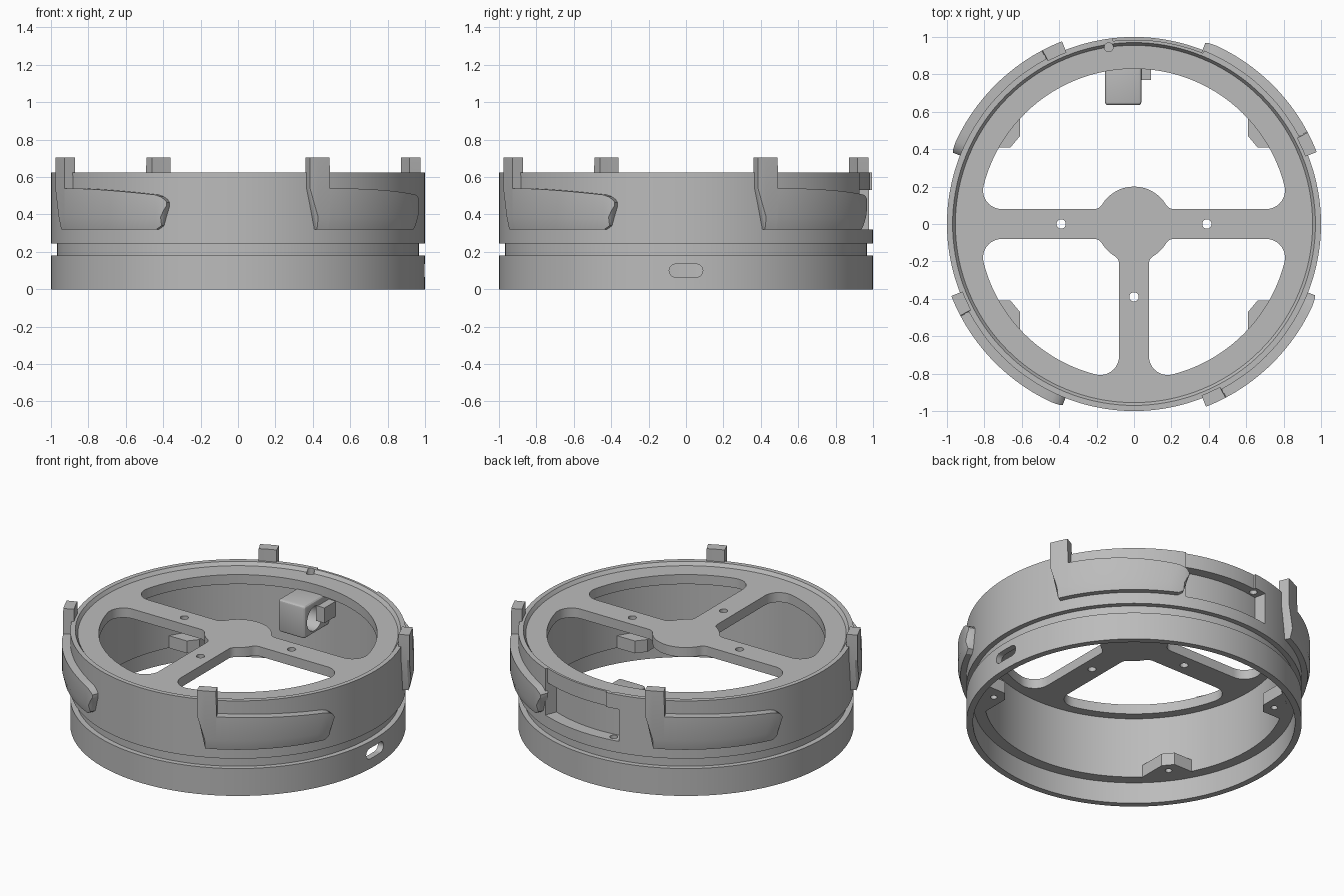
import bpy, bmesh
from math import sin, cos, radians, degrees, sqrt, atan2, pi
from mathutils import Matrix, Vector

if "Cube" in bpy.data.objects:
    bpy.data.objects.remove(bpy.data.objects["Cube"], do_unlink=True)

grey = bpy.data.materials.new("plain grey")
grey.use_nodes = True
grey.diffuse_color = (0.5, 0.5, 0.5, 1)
bsdf = next(n for n in grey.node_tree.nodes if n.type == "BSDF_PRINCIPLED")
bsdf.inputs["Base Color"].default_value = grey.diffuse_color


def loft(name, sections, closed=False):
    """Skin equal-length closed sections; cap the ends unless they loop."""
    bm = bmesh.new()
    rings = [[bm.verts.new(p) for p in s] for s in sections]
    n = len(rings[0])
    for i in range(len(rings) if closed else len(rings) - 1):
        a, b = rings[i], rings[(i + 1) % len(rings)]
        for j in range(n):
            k = (j + 1) % n
            bm.faces.new((a[j], a[k], b[k], b[j]))
    if closed:
        bmesh.ops.remove_doubles(bm, verts=bm.verts, dist=1e-5)
    else:
        bm.faces.new(rings[0])
        bm.faces.new(rings[-1])
    bmesh.ops.recalc_face_normals(bm, faces=bm.faces)
    me = bpy.data.meshes.new(name)
    bm.to_mesh(me)
    bm.free()
    me.materials.append(grey)
    ob = bpy.data.objects.new(name, me)
    bpy.context.collection.objects.link(ob)
    return ob


def prism(name, pts, z0, z1):
    return loft(name, [[(x, y, z) for x, y in pts] for z in (z0, z1)])


def polar(r, deg, z=0.0):
    return Vector((r * cos(radians(deg)), r * sin(radians(deg)), z))


def arc(cx, cy, r, a0, a1, n=10):
    return [Vector((cx, cy)) + polar(r, a0 + (a1 - a0) * i / n).xy for i in range(n + 1)]


def disc(name, x, y, r, z0, z1):
    return prism(name, arc(x, y, r, 0, 360 * 23 / 24, 23), z0, z1)


def sector(name, a0, a1, r0, r1, z0, z1, n=16):
    sec = []
    for i in range(n + 1):
        a = a0 + (a1 - a0) * i / n
        sec.append([polar(r0, a, z0), polar(r1, a, z0), polar(r1, a, z1), polar(r0, a, z1)])
    return loft(name, sec)


def box(name, x0, x1, y0, y1, z0, z1):
    return prism(name, [(x0, y0), (x1, y0), (x1, y1), (x0, y1)], z0, z1)


def cut(ob, cutters):
    for c in cutters:
        m = ob.modifiers.new("cut", "BOOLEAN")
        m.object, m.operation, m.solver = c, "DIFFERENCE", "EXACT"
    apply(ob)
    for c in cutters:
        bpy.data.objects.remove(c, do_unlink=True)


def apply(ob):
    bpy.context.view_layer.update()
    ev = ob.evaluated_get(bpy.context.evaluated_depsgraph_get())
    me = bpy.data.meshes.new_from_object(ev)
    ob.modifiers.clear()
    ob.data = me


HUB, RIM, HALF = 0.2, 0.83, 0.08


def window(a0, a1, f=0.1, g=0.05):
    """Opening between two spokes, with filleted corners."""
    cx = sqrt((HUB + g) ** 2 - (HALF + g) ** 2)
    dx = sqrt((RIM - f) ** 2 - (HALF + f) ** 2)
    ah, ar = degrees(atan2(HALF + g, cx)), degrees(atan2(HALF + f, dx))
    side = arc(cx, HALF + g, g, ah + 180, 270) + arc(dx, HALF + f, f, -90, ar)

    def turn(p, a, s):
        return (Matrix.Rotation(radians(a), 2) @ Vector((p.x, s * p.y)))
    pts = [turn(p, a0, 1) for p in side]
    pts += arc(0, 0, RIM, a0 + ar, a1 - ar, 48)[1:-1]
    pts += [turn(p, a1, -1) for p in reversed(side)]
    pts += arc(0, 0, HUB, a1 - ah, a0 + ah, 16)[1:-1]
    return prism("window_cutter", pts, 0.45, 0.7)


# Ring body with top plate, turned from one profile
profile = [(0, 0.54), (0.89, 0.54), (0.89, 0.14), (0.96, 0.14), (0.96, 0), (1, 0),
           (1, 0.18), (0.967, 0.18), (0.967, 0.245), (1, 0.245), (1, 0.625),
           (0.97, 0.625), (0.955, 0.603), (0, 0.603)]
STEPS = 144
body = loft("ring_body", [[polar(r, 360 * i / STEPS, z) for r, z in profile]
                          for i in range(STEPS)], closed=True)

# Spoke windows, screw holes, side slot and rear pocket
cutters = [window(0, 180), window(180, 270), window(270, 360)]
cutters += [disc("hole_cutter", x, y, 0.025, 0.45, 0.7)
            for x, y in ((0.39, 0), (-0.39, 0), (0, -0.39))]
slot = prism("slot_cutter", arc(0.055, 0, 0.035, -90, 90) + arc(-0.055, 0, 0.035, 90, 270),
             0.9, 1.1)
slot.matrix_world = Matrix(((0, 0, 1, 0), (1, 0, 0, 0), (0, 1, 0, 0.1), (0, 0, 0, 1)))
cutters.append(slot)
cutters.append(sector("pocket_cutter", 68, 101.5, 0.92, 1.1, 0.32, 0.53))
cutters.append(sector("lip_cutter", 68, 96.5, 0.985, 1.1, 0.5, 0.7))
cutters.append(disc("pin_cutter", -0.135, 0.945, 0.024, 0.26, 0.7))
cut(body, cutters)
parts = [body]

# Four outer grip lugs, each with an upright post: (angle, bottom, top, outer radius)
rows = [(0, 0.54, 0.705, 1.05), (2.6, 0.32, 0.705, 1.05), (6.3, 0.32, 0.705, 1.05),
        (6.5, 0.32, 0.54, 1.05)]
rows += [(6.5 + 37 * t, 0.32, 0.54 - 0.035 * t * t, 1.05) for t in (i / 12 for i in range(1, 13))]
rows += [(45.2, 0.34, 0.495, 1.048), (46.4, 0.41, 0.48, 1.045), (47, 0.44, 0.465, 1.04)]
for q, label in enumerate(("back_left", "back_right", "front_right", "front_left")):
    start = 21.5 + 90 * q
    sec = []
    for a, lo, hi, r in rows:
        d = start + a
        mid = lo + 0.3 * (min(hi, 0.54) - lo)
        sec.append([polar(0.985, d, lo), polar(r - 0.015, d, lo), polar(r, d, mid),
                    polar(r, d, hi), polar(0.985, d, hi)])
    parts.append(loft(label + "_lug", sec))

# Four inner screw tabs on the lower shelf
for sx in (1, -1):
    for sy in (1, -1):
        outline = [(0.61, 0.66), (0.61, 0.47), (0.66, 0.41), (0.8, 0.41), (0.73, 0.55)]
        tab = prism("screw_tab", [(sx * x, sy * y) for x, y in outline], 0.139, 0.22)
        cut(tab, [disc("tab_hole_cutter", sx * 0.68, sy * 0.49, 0.02, 0.1, 0.19)])
        parts.append(tab)

# Latch housing inside the rear wall, bored from one side
latch = box("latch_housing", -0.155, 0.04, 0.635, 0.9, 0.33, 0.545)
bevel = latch.modifiers.new("bevel", "BEVEL")
bevel.width, bevel.segments = 0.018, 3
apply(latch)
bore = disc("bore_cutter", 0, 0, 0.08, -0.11, 0.2)
bore.matrix_world = Matrix.Translation((0, 0.74, 0.43)) @ Matrix.Rotation(pi / 2, 4, "Y")
cut(latch, [bore])
parts.append(latch)
parts.append(box("latch_stop", 0.03, 0.09, 0.77, 0.9, 0.4, 0.5))

# Smooth curved walls, keep hard edges
bpy.ops.object.select_all(action="DESELECT")
for ob in parts:
    ob.select_set(True)
bpy.context.view_layer.objects.active = body
bpy.ops.object.shade_smooth_by_angle(angle=radians(25))
